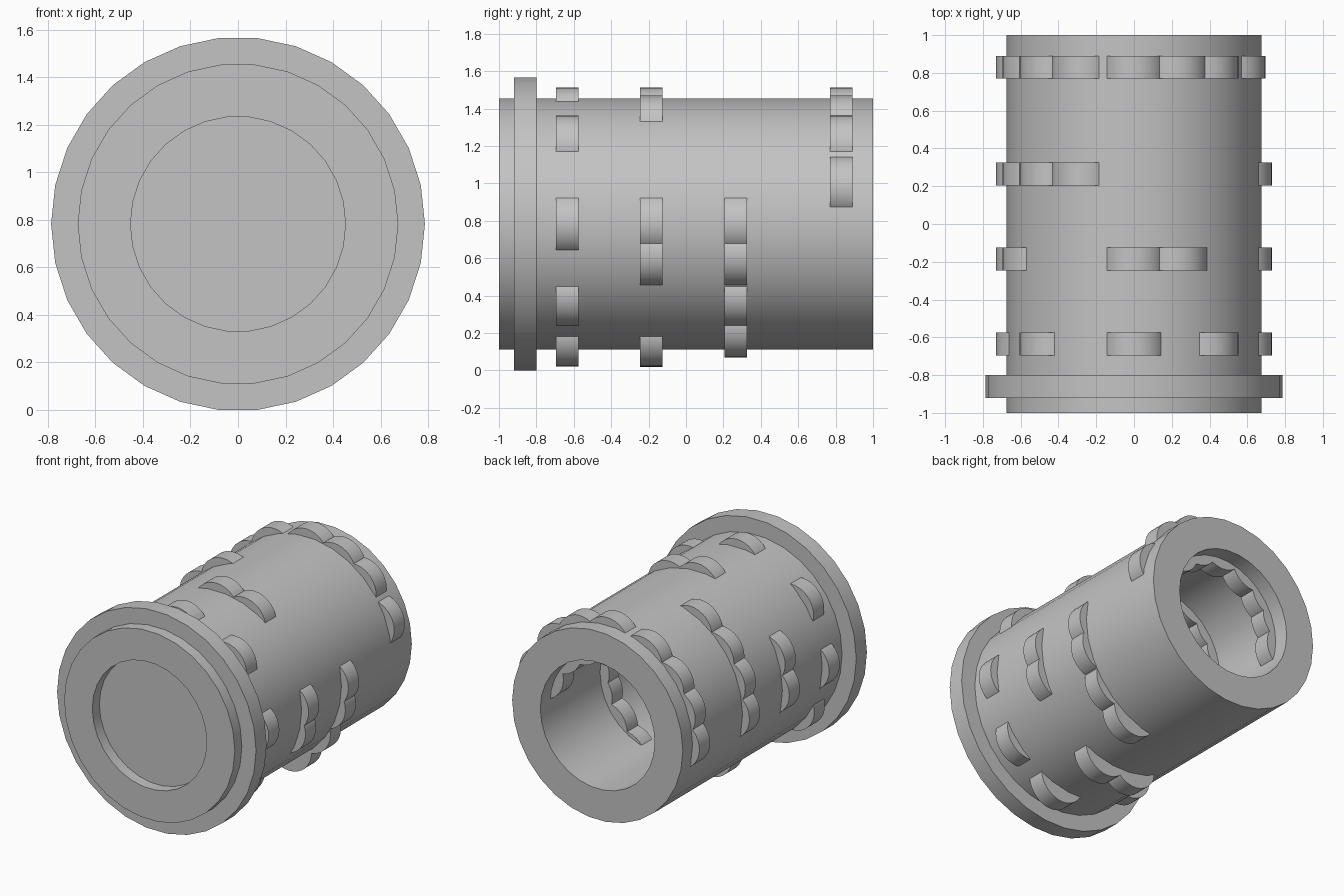
import bpy, bmesh, math
from mathutils import Matrix, Vector

cube = bpy.data.objects.get("Cube")
if cube:
    bpy.data.objects.remove(cube, do_unlink=True)

AXIS_Z = 0.783      # height of the barrel axis
SIDES = 30

grey = bpy.data.materials.new("plain grey")
grey.use_nodes = True
colour = (0.55, 0.55, 0.55, 1)
grey.diffuse_color = colour
grey.node_tree.nodes["Principled BSDF"].inputs["Base Color"].default_value = colour


def finish(bm, name):
    """Turn a bmesh into a smooth object with sharp rims."""
    bmesh.ops.recalc_face_normals(bm, faces=bm.faces)
    mesh = bpy.data.meshes.new(name)
    bm.to_mesh(mesh)
    bm.free()
    mesh.materials.append(grey)
    obj = bpy.data.objects.new(name, mesh)
    bpy.context.collection.objects.link(obj)
    bpy.ops.object.select_all(action='DESELECT')
    obj.select_set(True)
    bpy.context.view_layer.objects.active = obj
    bpy.ops.object.shade_smooth_by_angle(angle=math.radians(30))
    return obj


def lathe(name, profile):
    """Revolve (radius, y) points about the barrel axis."""
    bm = bmesh.new()
    rings = []
    for radius, y in profile:
        ring = []
        for i in range(SIDES):
            a = math.tau * i / SIDES
            ring.append(bm.verts.new((radius * math.cos(a), y, AXIS_Z + radius * math.sin(a))))
        rings.append(ring)
    for r0, r1 in zip(rings, rings[1:]):
        for i in range(SIDES):
            j = (i + 1) % SIDES
            bm.faces.new((r0[i], r0[j], r1[j], r1[i]))
    bm.faces.new(rings[0])
    bm.faces.new(rings[-1])
    return finish(bm, name)


# Barrel with front recess, raised collar and a deep bore open at the back
BODY, COLLAR, BORE = 0.675, 0.787, 0.4525
lathe("barrel", [
    (BORE, -0.92), (BORE, -1.0), (BODY, -1.0), (BODY, -0.92),
    (COLLAR, -0.92), (COLLAR, -0.80), (BODY, -0.80),
    (BODY, 1.0), (BORE, 1.0), (BORE, -0.80)])

# Round pins through the wall: row position, angles counted from +x towards +z
PIN_RADIUS, PIN_WIDTH = 0.175, 0.12
rows = {
    "front": (-0.635, (90, 47, 0, -42, -78, 141, 182, 218)),
    "second": (-0.185, (90, 67, 0, -17, -78, -100, 160, 182)),
    "third": (0.265, (0, -17, -42, -64, 118, 141, 160, 182)),
    "back": (0.83, (90, 67, 47, 20, 118, 141, 160, 182)),
}
turn = Matrix.Rotation(math.pi / 2, 4, 'X')
for row, (y, angles) in rows.items():
    for n, degrees in enumerate(angles, 1):
        a = math.radians(degrees)
        reach = 0.60 if math.sin(a) < -0.85 else 0.555   # lower pins stand out further
        place = Vector((reach * math.cos(a), y, AXIS_Z + reach * math.sin(a)))
        bm = bmesh.new()
        bmesh.ops.create_cone(bm, cap_ends=True, segments=32, radius1=PIN_RADIUS,
                              radius2=PIN_RADIUS, depth=PIN_WIDTH,
                              matrix=Matrix.Translation(place) @ turn)
        finish(bm, f"{row}_row_pin_{n}")
